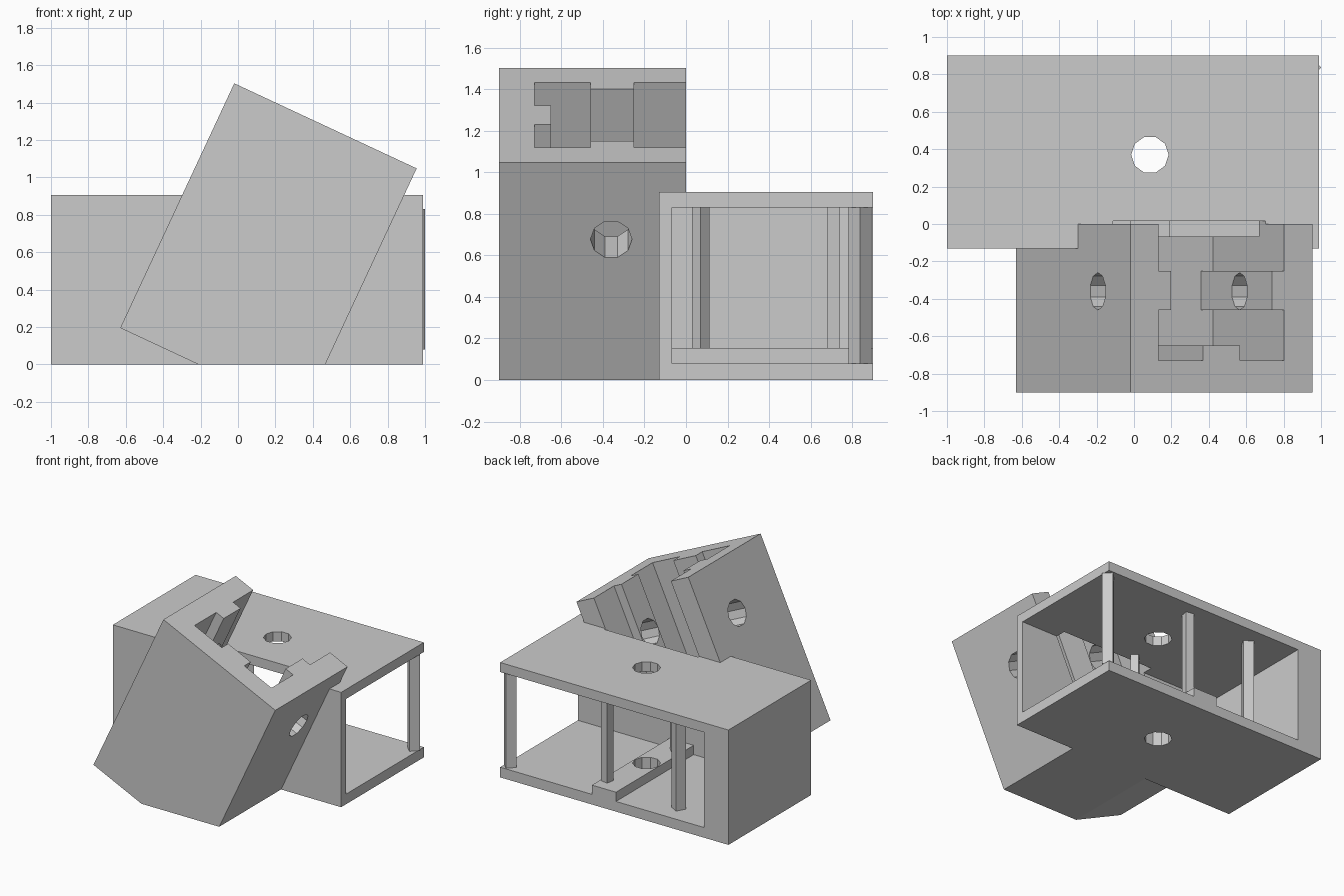
import bpy, bmesh
from math import radians, cos, sin, pi
from mathutils import Matrix

if "Cube" in bpy.data.objects:
    bpy.data.objects.remove(bpy.data.objects["Cube"], do_unlink=True)

grey = bpy.data.materials.new("plain_grey")
grey.use_nodes = True
grey.diffuse_color = (0.6, 0.6, 0.6, 1)
grey.node_tree.nodes["Principled BSDF"].inputs["Base Color"].default_value = (0.6, 0.6, 0.6, 1)


def prism(name, outline, z0, z1, matrix=Matrix()):
    """Extrude a counter-clockwise outline from z0 to z1, then place it."""
    bm = bmesh.new()
    low = [bm.verts.new((x, y, z0)) for x, y in outline]
    high = [bm.verts.new((x, y, z1)) for x, y in outline]
    bm.faces.new(low[::-1])
    bm.faces.new(high)
    n = len(outline)
    for i in range(n):
        j = (i + 1) % n
        bm.faces.new((low[i], low[j], high[j], high[i]))
    bm.transform(matrix)
    mesh = bpy.data.meshes.new(name)
    bm.to_mesh(mesh)
    bm.free()
    mesh.materials.append(grey)
    obj = bpy.data.objects.new(name, mesh)
    bpy.context.collection.objects.link(obj)
    return obj


def rect(x0, x1, y0, y1):
    return [(x0, y0), (x1, y0), (x1, y1), (x0, y1)]


def ring(r, sides, turn=0.0):
    return [(r * cos(2 * pi * i / sides + turn), r * sin(2 * pi * i / sides + turn))
            for i in range(sides)]


def combine(target, tool, operation):
    """Apply a boolean and discard the tool."""
    mod = target.modifiers.new("bool", "BOOLEAN")
    mod.operation, mod.object, mod.solver = operation, tool, "EXACT"
    bpy.context.view_layer.update()
    done = bpy.data.meshes.new_from_object(
        target.evaluated_get(bpy.context.evaluated_depsgraph_get()))
    target.modifiers.clear()
    target.data = done
    bpy.data.objects.remove(tool, do_unlink=True)


def shift(x, y, z):
    return Matrix.Translation((x, y, z))


# Tilted frame, origin at the top left edge of the leaning block
W = 1.076
tilt = shift(-0.02, 0, 1.503) @ Matrix.Rotation(radians(25), 4, "Y")

# Leaning block joined to the low case, trimmed flat at the ground
body = prism("housing", rect(-1, 0.99, -0.13, 0.9), -0.4, 0.905)
combine(body, prism("leaning_block", rect(0, W, -0.9, 0), -1.443, 0, tilt), "UNION")
combine(body, prism("ground_cut", rect(-2, 2, -2, 2), -1, 0), "DIFFERENCE")

# Stepped slot with a small key at its front
half = [(0.108, -0.73), (0.37, -0.73), (0.37, -0.46), (0.298, -0.46),
        (0.298, -0.25), (0.37, -0.25), (0.37, 0.015)]
slot = [(W / 2 + x, y) for x, y in half]
slot += [(W / 2 - x, y) for x, y in reversed(half)]
slot += [(W / 2 - 0.108, -0.65), (W / 2 + 0.108, -0.65)]
combine(body, prism("slot_cut", slot, -0.9, 0.2, tilt), "DIFFERENCE")

# Case cavity, open to the back and the left end
combine(body, prism("cavity_cut", rect(-0.785, 1.5, -0.067, 1.5), 0.08, 0.83), "DIFFERENCE")

# Cross hole through both cheeks of the block
across = tilt @ shift(0, -0.36, -0.41) @ Matrix.Rotation(radians(90), 4, "Y")
combine(body, prism("cross_cut", ring(0.1, 10, pi / 10), -0.2, W + 0.2, across), "DIFFERENCE")

# Raised rail on the cavity floor
rail = prism("floor_rail", rect(-0.02, 0.19, -0.067, 0.9), 0.08, 0.153)

# Vertical hole through roof, rail and floor
for part in (body, rail):
    combine(part, prism("bore_cut", ring(0.1, 10), -0.2, 1.2, shift(0.085, 0.37, 0)), "DIFFERENCE")

# Square posts between floor and roof
posts = [("corner_post", 0.946, 0.837, 0.055, 0.08, 0),
         ("rail_back_post", 0.145, 0.775, 0.045, 0.153, 35),
         ("side_post", -0.45, 0.735, 0.055, 0.08, 15),
         ("rail_front_post", 0.05, 0.07, 0.042, 0.153, 0)]
for name, x, y, r, base, turn in posts:
    prism(name, ring(r, 4, radians(turn)), base, 0.83, shift(x, y, 0))
